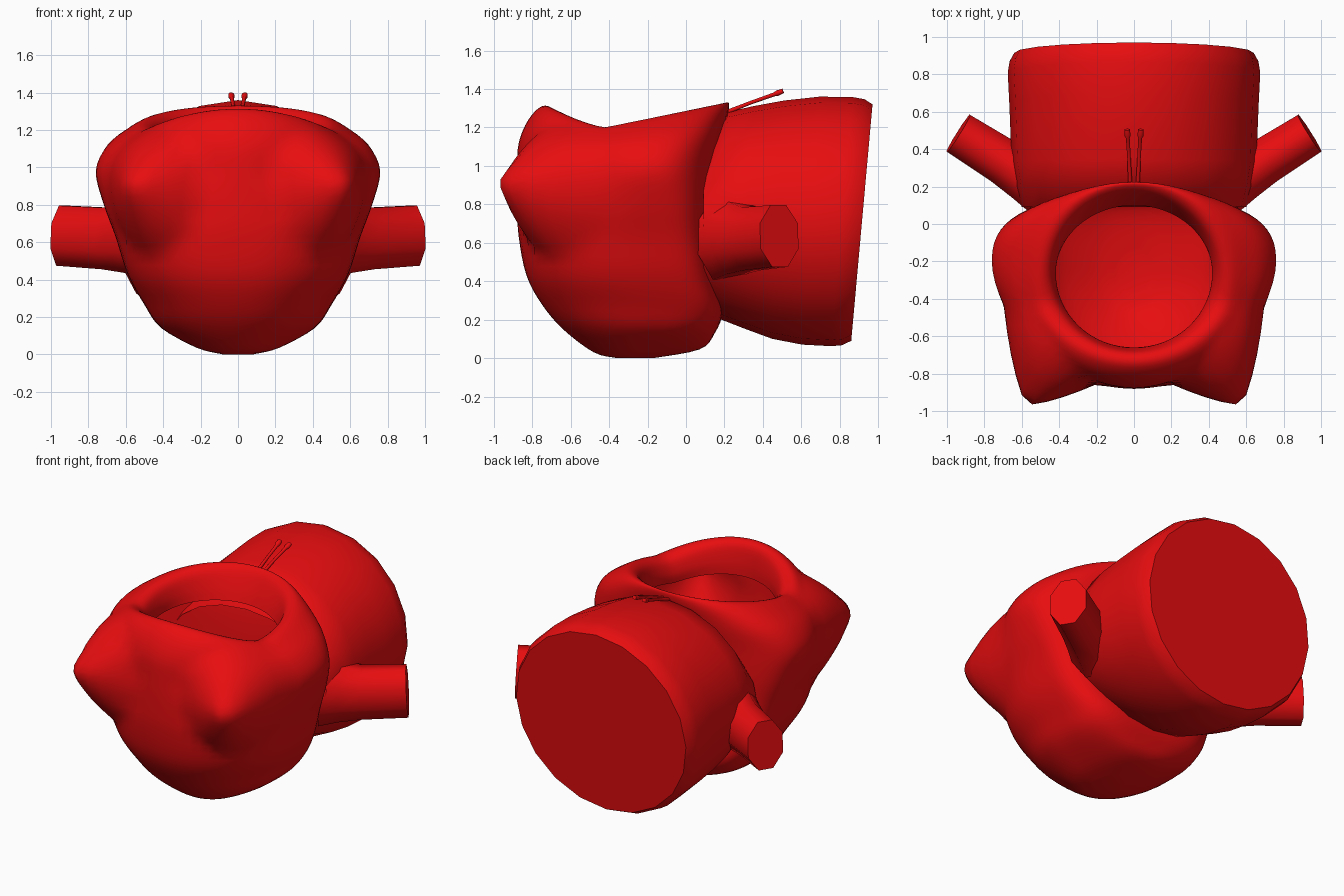
import bpy, bmesh, math
from mathutils import Vector

if "Cube" in bpy.data.objects:
    bpy.data.objects.remove(bpy.data.objects["Cube"])

red = bpy.data.materials.new("red cloth")
red.diffuse_color = (0.8, 0.004, 0.005, 1)
red.use_nodes = True
red.node_tree.nodes["Principled BSDF"].inputs["Base Color"].default_value = red.diffuse_color


def loft(name, rings, cap_start=False, cap_end=False, angle=50):
    """Skin a list of equal-length point rings."""
    bm = bmesh.new()
    vs = [[bm.verts.new(p) for p in r] for r in rings]
    n = len(vs[0])
    for a, b in zip(vs, vs[1:]):
        for i in range(n):
            j = (i + 1) % n
            bm.faces.new((a[i], a[j], b[j], b[i]))
    if cap_start:
        bm.faces.new(vs[0][::-1])
    if cap_end:
        bm.faces.new(vs[-1])
    me = bpy.data.meshes.new(name)
    bm.to_mesh(me)
    bm.free()
    me.materials.append(red)
    ob = bpy.data.objects.new(name, me)
    bpy.context.collection.objects.link(ob)
    bpy.ops.object.select_all(action='DESELECT')
    ob.select_set(True)
    bpy.context.view_layer.objects.active = ob
    bpy.ops.object.shade_smooth_by_angle(angle=math.radians(angle))
    return ob


def spow(v, e):
    return math.copysign(abs(v) ** e, v)


# Hood levels: half width, middle y, front y, back y, z front, z side, z back,
# back and front squareness
HOOD = [
    (0.08, -0.28, -0.36, -0.17, 0.00, 0.00, 0.00, 1.0, 1.0),
    (0.22, -0.24, -0.48, 0.07, 0.03, 0.03, 0.045, 0.8, 1.0),
    (0.41, -0.22, -0.64, 0.15, 0.15, 0.15, 0.13, 0.6, 0.95),
    (0.50, -0.20, -0.75, 0.19, 0.28, 0.28, 0.25, 0.5, 0.9),
    (0.59, -0.20, -0.83, 0.15, 0.43, 0.43, 0.43, 0.5, 0.86),
    (0.655, -0.20, -0.87, 0.13, 0.63, 0.63, 0.63, 0.55, 0.86),
    (0.72, -0.20, -0.88, 0.14, 0.80, 0.80, 0.82, 0.65, 0.97),
    (0.76, -0.20, -0.88, 0.16, 0.97, 0.97, 1.00, 0.8, 1.12),
    (0.70, -0.22, -0.87, 0.19, 1.12, 1.09, 1.16, 0.8, 1.08),
    (0.59, -0.27, -0.82, 0.22, 1.24, 1.165, 1.28, 0.85, 1.0),
    (0.51, -0.29, -0.75, 0.22, 1.31, 1.20, 1.33, 0.95, 1.0),
    (0.45, -0.27, -0.69, 0.18, 1.29, 1.175, 1.30, 1.0, 1.0),
    (0.42, -0.26, -0.665, 0.13, 1.18, 1.10, 1.20, 1.0, 1.0),
    (0.42, -0.27, -0.66, 0.10, 1.09, 1.04, 1.12, 1.0, 1.0),
]


def between(i, t):
    p = [HOOD[min(max(k, 0), len(HOOD) - 1)] for k in (i - 1, i, i + 1, i + 2)]
    return [0.5 * (2 * b + (c - a) * t + (2 * a - 5 * b + 4 * c - d) * t * t
                   + (3 * b - a - 3 * c + d) * t ** 3) for a, b, c, d in zip(*p)]


def hood_ring(level, n=64):
    hw, ym, yf, yb, zf, zs, zb, sq, sqf = level
    pts = []
    for k in range(n):
        a = 2 * math.pi * k / n
        c, s = math.cos(a), math.sin(a)
        e = sq if s > 0 else sqf
        x = hw * spow(c, e)
        y = ym + spow(s, e) * ((yb - ym) if s > 0 else (ym - yf))
        # saddle: lowest at the sides, rising to the front and back
        if y > -0.42:
            z = zs + (zb - zs) * (y + 0.42) / (yb + 0.42)
        else:
            z = zs + (zf - zs) * ((-0.42 - y) / max(-0.42 - yf, 0.05)) ** 1.3
        p = Vector((x, y, max(z, 0)))
        # pull the front corners out into pointed ears
        side = 1 if x > 0 else -1
        q = p - Vector((side * 0.5, -0.71, 0.92))
        d = math.hypot(q.x, q.y, q.z * (1.1 if q.z > 0 else 0.85))
        w = min(1, 1.12 * max(0, 1 - d / 0.34))
        if hw > 0.52:
            p += w * Vector((side * 0.085, -0.255, 0.0))
        pts.append(p)
    return pts


levels = [between(i, t / 4) for i in range(len(HOOD) - 1) for t in range(4)] + [HOOD[-1]]
loft("hood", [hood_ring(l) for l in levels], cap_start=True, angle=70)

# Body tube: y, centre z, half width, half height, slant
BODY = [(0.09, 0.69, 0.60, 0.40, 0.0), (0.20, 0.74, 0.635, 0.54, 0.03),
        (0.33, 0.73, 0.655, 0.58, 0.03), (0.48, 0.72, 0.66, 0.62, 0.05),
        (0.65, 0.715, 0.667, 0.645, 0.07), (0.81, 0.71, 0.675, 0.648, 0.085),
        (0.87, 0.707, 0.665, 0.64, 0.09), (0.915, 0.705, 0.64, 0.615, 0.09)]
rings = []
for y, zc, rx, rz, k in BODY:
    ring = []
    for i in range(20):
        a = 2 * math.pi * i / 20
        dz = rz * math.sin(a)
        ring.append((-rx * math.cos(a), y + k * dz, zc + dz))
    rings.append(ring)
loft("body", rings, cap_end=True)


def tube(name, stations, n, side):
    """Round tube along (x, y, z, radius across, radius up) stations."""
    pts = [Vector((side * s[0], s[1], s[2])) for s in stations]
    rings = []
    for i, s in enumerate(stations):
        t = (pts[min(i + 1, len(pts) - 1)] - pts[max(i - 1, 0)]).normalized()
        u = t.cross(Vector((0, 0, 1))).normalized()
        v = u.cross(t)
        rings.append([pts[i] + u * s[3] * math.cos(q) - v * s[4] * math.sin(q)
                      for q in [2 * math.pi * (k + 0.5) / n for k in range(n)]][::-1])
    loft(name, rings, True, True, 65)


for side, label in ((1, "right"), (-1, "left")):
    # sleeve flaring into the body
    tube(label + "_arm", [(0.48, 0.20, 0.63, 0.17, 0.24), (0.58, 0.26, 0.625, 0.15, 0.205),
                          (0.70, 0.335, 0.62, 0.134, 0.178), (0.939, 0.485, 0.635, 0.126, 0.174)],
         8, side)
    # drawstring with knotted end
    tube(label + "_drawstring", [(0.02, 0.20, 1.275, 0.012, 0.012), (0.026, 0.34, 1.33, 0.010, 0.010),
                                 (0.033, 0.46, 1.372, 0.011, 0.011), (0.035, 0.475, 1.378, 0.018, 0.016),
                                 (0.037, 0.505, 1.39, 0.016, 0.013)], 8, side)
